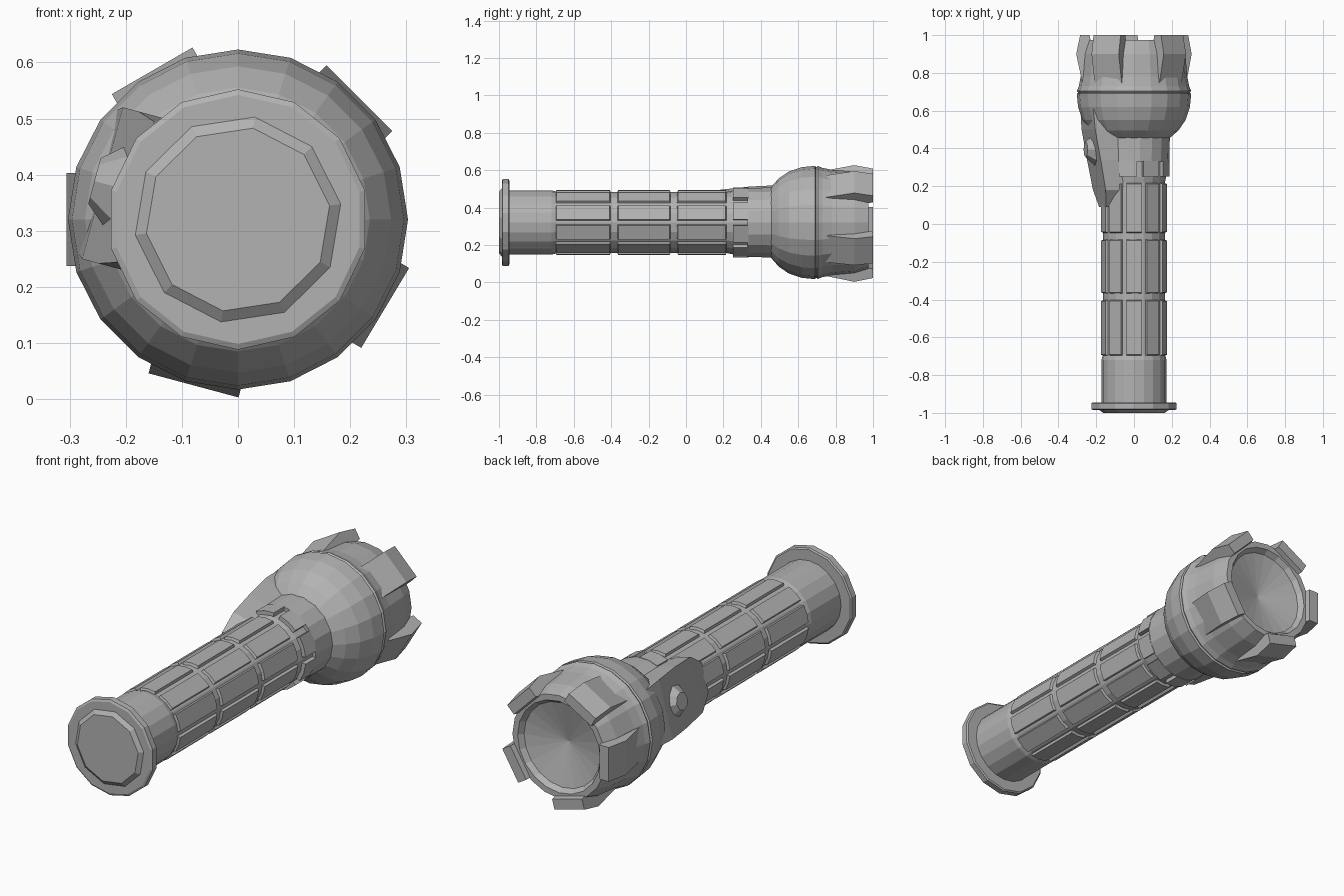
import bpy, bmesh
from math import cos, sin, radians, pi
from mathutils import Matrix, Vector

if "Cube" in bpy.data.objects:
    bpy.data.objects.remove(bpy.data.objects["Cube"])

AXIS_Z = 0.32
grey = bpy.data.materials.new("plain grey")
grey.use_nodes = True
colour = (0.45, 0.45, 0.45, 1)
grey.diffuse_color = colour
grey.node_tree.nodes["Principled BSDF"].inputs["Base Color"].default_value = colour


def finish(bm, name):
    bmesh.ops.remove_doubles(bm, verts=bm.verts, dist=1e-5)
    bmesh.ops.recalc_face_normals(bm, faces=bm.faces)
    mesh = bpy.data.meshes.new(name)
    bm.to_mesh(mesh)
    bm.free()
    mesh.materials.append(grey)
    obj = bpy.data.objects.new(name, mesh)
    bpy.context.collection.objects.link(obj)
    return obj


def polar(angle, r, y):
    return Vector((r * cos(angle), y, AXIS_Z + r * sin(angle)))


def local(angle, u, v, y):
    """u runs around the axis, v away from it."""
    return Vector((v * cos(angle) - u * sin(angle), y,
                   AXIS_Z + v * sin(angle) + u * cos(angle)))


def loft(bm, loops):
    """Join equal loops of points into a closed skin."""
    rings = [[bm.verts.new(p) for p in loop] for loop in loops]
    n = len(rings[0])
    for a, b in zip(rings, rings[1:]):
        for i in range(n):
            j = (i + 1) % n
            bm.faces.new((a[i], a[j], b[j], b[i]))
    bm.faces.new(rings[0])
    bm.faces.new(rings[-1])


def lathe(name, profile, sides, phase=0.0):
    """Spin (y, radius) pairs about the long axis."""
    bm = bmesh.new()
    loft(bm, [[polar(phase + 2 * pi * i / sides, r, y) for i in range(sides)]
              for y, r in profile])
    return finish(bm, name)


def pad(bm, angle, span, y0, y1, r0, r1, bevel):
    """Curved raised block wrapped on the tube."""
    def shell(r, trim):
        half = radians(span) / 2 - trim / r
        arc = [angle - half, angle, angle + half]
        return ([polar(a, r, y0 + trim) for a in arc] +
                [polar(a, r, y1 - trim) for a in reversed(arc)])
    loft(bm, [shell(r0, 0), shell(r1, bevel)])


# Tube and end cap
lathe("handle", [(-0.95, 0.172), (-0.72, 0.172), (-0.69, 0.164),
                 (0.22, 0.164), (0.25, 0.17), (0.46, 0.17)], 20)
lathe("end_flange", [(-0.985, 0.222), (-0.98, 0.232), (-0.95, 0.232),
                     (-0.945, 0.225)], 14, pi / 2)
lathe("end_cap", [(-1.0, 0.165), (-0.985, 0.185), (-0.96, 0.185)], 10, 0.15)

# Grip pads in three rows
bm = bmesh.new()
for y0, y1 in ((-0.70, -0.40), (-0.37, -0.08), (-0.05, 0.22)):
    for i in range(10):
        pad(bm, pi / 2 + i * pi / 5, 31, y0, y1, 0.155, 0.175, 0.008)
finish(bm, "grip_pads")

# Collar with teeth
lathe("collar", [(0.33, 0.165), (0.33, 0.187), (0.47, 0.190)], 18)
bm = bmesh.new()
for i in range(9):
    pad(bm, i * 2 * pi / 9 + pi / 9, 31, 0.25, 0.335, 0.155, 0.188, 0.002)
finish(bm, "collar_teeth")

# Bulbous head, ridge, front rim and dished lens
lathe("head", [(0.45, 0.18), (0.46, 0.195), (0.495, 0.235), (0.55, 0.273),
               (0.62, 0.296), (0.69, 0.303), (0.695, 0.295), (0.705, 0.302),
               (0.73, 0.292), (0.78, 0.282), (0.90, 0.272), (0.975, 0.25),
               (0.975, 0.222), (0.95, 0.205), (0.90, 0.0)], 20, pi / 2)

# Lugs round the head
bm = bmesh.new()
lug_profile = [(0.73, 0.24), (0.74, 0.272), (0.90, 0.306), (1.0, 0.285),
               (1.0, 0.235), (0.95, 0.225)]
for degrees in (180, 120, 45, -31, -105):
    a = radians(degrees)
    loft(bm, [[local(a, u, v, y) for y, v in lug_profile]
              for u in (-0.083, 0.083)])
finish(bm, "head_lugs")

# Switch housing running into the head
SWITCH = radians(165)
bm = bmesh.new()
sections = [(0.09, 0.07, 0.172), (0.18, 0.13, 0.19), (0.34, 0.14, 0.22),
            (0.50, 0.14, 0.25), (0.66, 0.13, 0.262)]
loft(bm, [[local(SWITCH, -w, 0.07, y), local(SWITCH, -w, h, y),
           local(SWITCH, w, h, y), local(SWITCH, w, 0.07, y)]
          for y, w, h in sections])
finish(bm, "switch_housing")

# Push button
bm = bmesh.new()
place = (Matrix.Translation(local(SWITCH, 0, 0.24, 0.395)) @
         Matrix.Rotation(pi / 2 - SWITCH, 4, 'Y'))
bmesh.ops.create_cone(bm, cap_ends=True, segments=8, radius1=0.085,
                      radius2=0.042, depth=0.05, matrix=place)
finish(bm, "switch_button")
